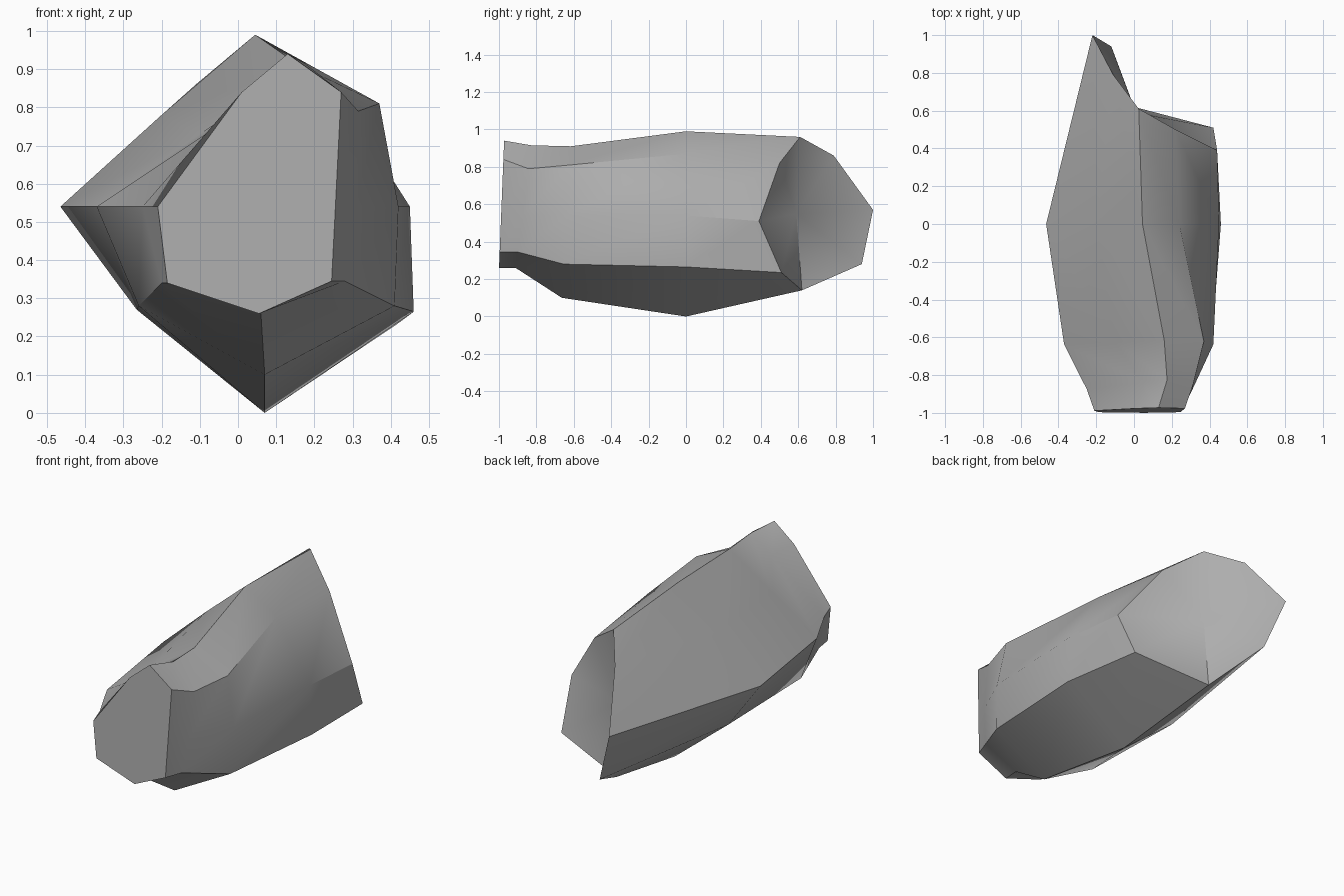
import bpy
import bmesh
import math
from mathutils import Vector

default_cube = bpy.data.objects.get("Cube")
if default_cube:
    bpy.data.objects.remove(default_cube, do_unlink=True)


def make_material(name, colour):
    material = bpy.data.materials.new(name)
    material.use_nodes = True
    material.diffuse_color = colour
    shader = material.node_tree.nodes["Principled BSDF"]
    shader.inputs["Base Color"].default_value = colour
    shader.inputs["Roughness"].default_value = 0.9
    return material


def leaning_section(station, lean, outline):
    """Stand an (x, z) outline up at a y station, tilted slightly with height."""
    return [Vector((x, station + lean * (z - 0.5), z)) for x, z in outline]


def skin(bm, first_ring, second_ring):
    """Join two rings of vertices with a band of faces."""
    count = len(first_ring)
    for i in range(count):
        following = (i + 1) % count
        bm.faces.new((first_ring[i], first_ring[following],
                      second_ring[following], second_ring[i]))


# Cross-sections, each running from the keel up the left side, over the ridge
# and down the right side
nose = leaning_section(-0.99, 0.04, [
    (0.055, 0.26), (0.245, 0.345), (0.255, 0.54), (0.27, 0.84),
    (0.13, 0.94), (0.01, 0.84), (-0.21, 0.54), (-0.185, 0.34)])
neck = leaning_section(-0.88, 0.13, [
    (0.06, 0.26), (0.28, 0.345), (0.31, 0.54), (0.315, 0.79),
    (0.175, 0.915), (0.05, 0.82), (-0.25, 0.54), (-0.2, 0.34)])
shoulder = leaning_section(-0.64, 0.06, [
    (0.07, 0.1), (0.41, 0.28), (0.42, 0.54), (0.37, 0.81),
    (0.16, 0.91), (-0.1, 0.73), (-0.37, 0.54), (-0.26, 0.28)])
middle = leaning_section(0, 0, [
    (0.07, 0), (0.46, 0.265), (0.45, 0.54), (0.24, 0.87),
    (0.045, 0.99), (-0.2, 0.78), (-0.465, 0.54), (-0.265, 0.27)])

# Broken back rim, which sweeps rearward on the right side
back_rim = [Vector(point) for point in (
    (0, 0.62, 0.14), (0.42, 0.51, 0.235), (0.44, 0.39, 0.51),
    (0.22, 0.5, 0.82), (0.025, 0.61, 0.96), (-0.11, 0.79, 0.86),
    (-0.22, 1, 0.57), (-0.12, 0.94, 0.28))]
back_hollow = Vector((0.01, 0.59, 0.55))

# Rock body
bm = bmesh.new()
rings = [[bm.verts.new(point) for point in section]
         for section in (nose, neck, shoulder, middle, back_rim)]
for front_ring, rear_ring in zip(rings, rings[1:]):
    skin(bm, front_ring, rear_ring)

# Flat nose facet and a fan of facets closing the back
bm.faces.new(rings[0])
hollow = bm.verts.new(back_hollow)
rim = rings[-1]
for i, corner in enumerate(rim):
    bm.faces.new((corner, rim[(i + 1) % len(rim)], hollow))
bmesh.ops.recalc_face_normals(bm, faces=bm.faces[:])

mesh = bpy.data.meshes.new("rock")
bm.to_mesh(mesh)
bm.free()
mesh.materials.append(make_material("stone grey", (0.42, 0.42, 0.42, 1)))
rock = bpy.data.objects.new("rock", mesh)
bpy.context.collection.objects.link(rock)

# Soft facets with crisp broken edges
bpy.ops.object.select_all(action="DESELECT")
rock.select_set(True)
bpy.context.view_layer.objects.active = rock
bpy.ops.object.shade_smooth_by_angle(angle=math.radians(30))
